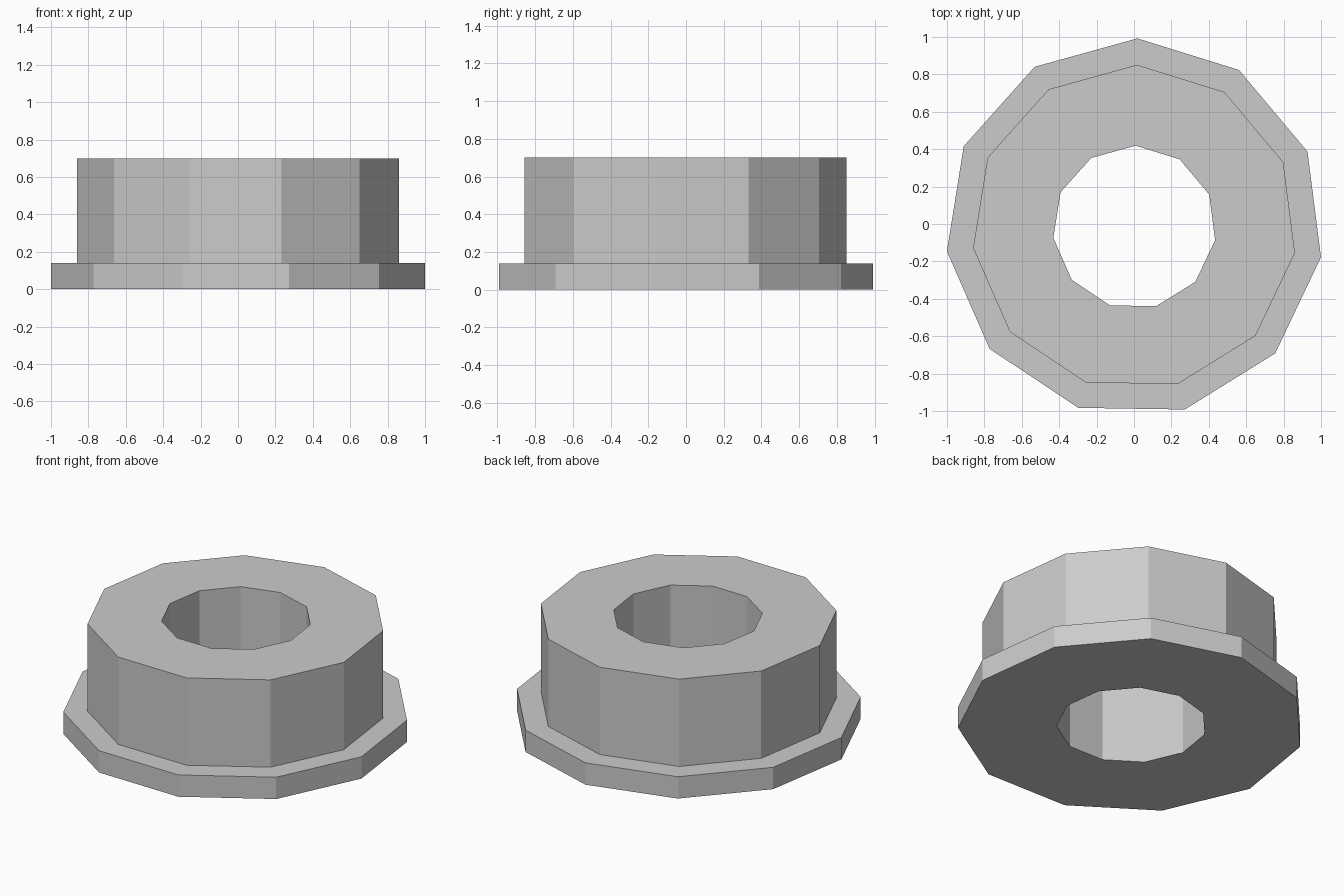
import bpy
import bmesh
import math

cube = bpy.data.objects.get("Cube")
if cube:
    bpy.data.objects.remove(cube, do_unlink=True)

SIDES = 11
TURN = math.radians(89.1)
CENTRE = (0.002, -0.018)
HOLE, BODY, FLANGE = 0.437, 0.869, 1.0104
STEP, TOP = 0.14, 0.70

# One plain grey for the whole part
grey = bpy.data.materials.new("plain_grey")
grey.use_nodes = True
colour = (0.6, 0.6, 0.6, 1)
grey.diffuse_color = colour
grey.node_tree.nodes["Principled BSDF"].inputs["Base Color"].default_value = colour


def lathe(name, profile):
    """Sweep a closed (radius, height) profile around a flat-sided ring."""
    bm = bmesh.new()
    rings = []
    for i in range(SIDES):
        a = TURN + math.tau * i / SIDES
        rings.append([bm.verts.new((r * math.cos(a), r * math.sin(a), z))
                      for r, z in profile])
    n = len(profile)
    for i in range(SIDES):
        a, b = rings[i], rings[(i + 1) % SIDES]
        for j in range(n):
            k = (j + 1) % n
            bm.faces.new((a[j], b[j], b[k], a[k]))
    bmesh.ops.recalc_face_normals(bm, faces=bm.faces)
    mesh = bpy.data.meshes.new(name)
    bm.to_mesh(mesh)
    bm.free()
    mesh.materials.append(grey)
    obj = bpy.data.objects.new(name, mesh)
    bpy.context.collection.objects.link(obj)
    return obj


# Flanged bushing: wide base flange, narrower body, straight bore
bushing = lathe("flanged_bushing", [
    (HOLE, 0), (FLANGE, 0), (FLANGE, STEP),
    (BODY, STEP), (BODY, TOP), (HOLE, TOP)])
bushing.location = (*CENTRE, 0)
